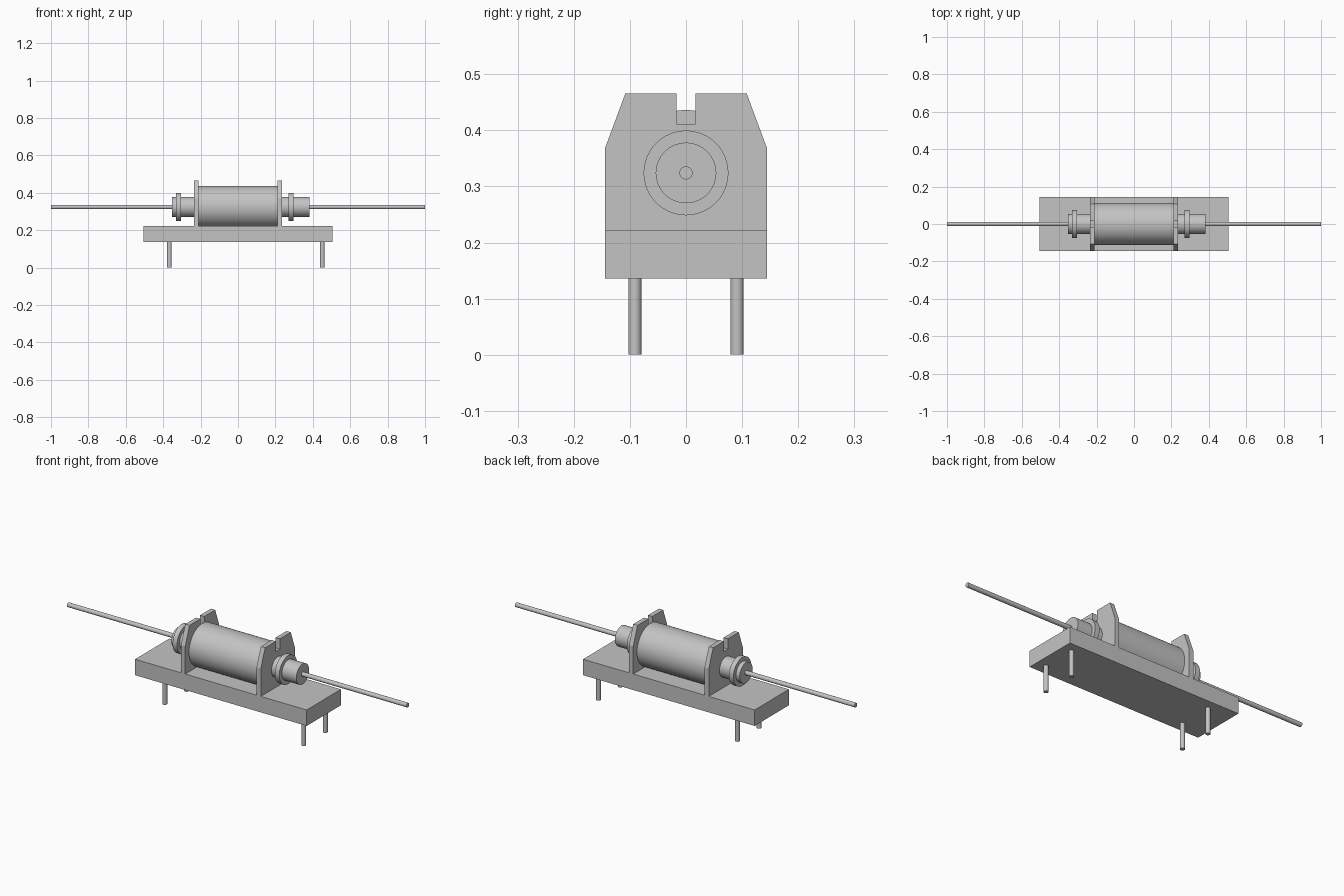
import bpy, bmesh, math
from mathutils import Matrix

if "Cube" in bpy.data.objects:
    bpy.data.objects.remove(bpy.data.objects["Cube"])

grey = bpy.data.materials.new("plain_grey")
grey.diffuse_color = (0.55, 0.55, 0.55, 1)
grey.use_nodes = True
grey.node_tree.nodes["Principled BSDF"].inputs["Base Color"].default_value = grey.diffuse_color

AXIS_Z = 0.324      # height of the coil axis


def finish(bm, name, smooth=False):
    bmesh.ops.recalc_face_normals(bm, faces=bm.faces)
    me = bpy.data.meshes.new(name)
    bm.to_mesh(me)
    bm.free()
    me.materials.append(grey)
    ob = bpy.data.objects.new(name, me)
    bpy.context.collection.objects.link(ob)
    if smooth:
        bpy.ops.object.select_all(action='DESELECT')
        ob.select_set(True)
        bpy.context.view_layer.objects.active = ob
        bpy.ops.object.shade_smooth_by_angle(angle=math.radians(35))
    return ob


def cylinder(name, r, length, matrix, sides=48):
    bm = bmesh.new()
    bmesh.ops.create_cone(bm, cap_ends=True, segments=sides, radius1=r,
                          radius2=r, depth=length, matrix=matrix)
    return finish(bm, name, True)


def axial(name, r, x0, x1, sides=64):
    m = (Matrix.Translation(((x0 + x1) / 2, 0, AXIS_Z))
         @ Matrix.Rotation(math.pi / 2, 4, 'Y'))
    return cylinder(name, r, x1 - x0, m, sides)


def extrude_x(name, outline, x0, x1):
    bm = bmesh.new()
    face = bm.faces.new([bm.verts.new((x0, y, z)) for y, z in outline])
    ext = bmesh.ops.extrude_face_region(bm, geom=[face])
    verts = [v for v in ext["geom"] if isinstance(v, bmesh.types.BMVert)]
    bmesh.ops.translate(bm, verts=verts, vec=(x1 - x0, 0, 0))
    return finish(bm, name)


# base block
extrude_x("base", [(-0.144, 0.136), (0.144, 0.136), (0.144, 0.221), (-0.144, 0.221)],
          -0.505, 0.505)

# notched end plates
half = [(0.144, 0.221), (0.144, 0.369), (0.108, 0.466), (0.017, 0.466), (0.017, 0.411)]
outline = half + [(-y, z) for y, z in reversed(half)]
extrude_x("left_end_plate", outline, -0.235, -0.21)
extrude_x("right_end_plate", outline, 0.21, 0.235)

# coil between the plates
axial("coil", 0.112, -0.21, 0.21, 96)

# core stubs, collars and lead wires
for side, plate, end, ring, tip in (("left", -0.235, -0.354, (-0.332, -0.306), -1.0),
                                    ("right", 0.235, 0.381, (0.27, 0.296), 1.0)):
    axial(side + "_core_stub", 0.054, min(plate, end), max(plate, end))
    axial(side + "_collar", 0.0755, *ring)
    axial(side + "_lead_wire", 0.0117, min(end, tip), max(end, tip), 32)

# pins under the base
for side, x in (("left", -0.367), ("right", 0.451)):
    for row, y in (("front", -0.091), ("back", 0.091)):
        cylinder(f"{side}_{row}_pin", 0.0117, 0.136,
                 Matrix.Translation((x, y, 0.068)), 32)
